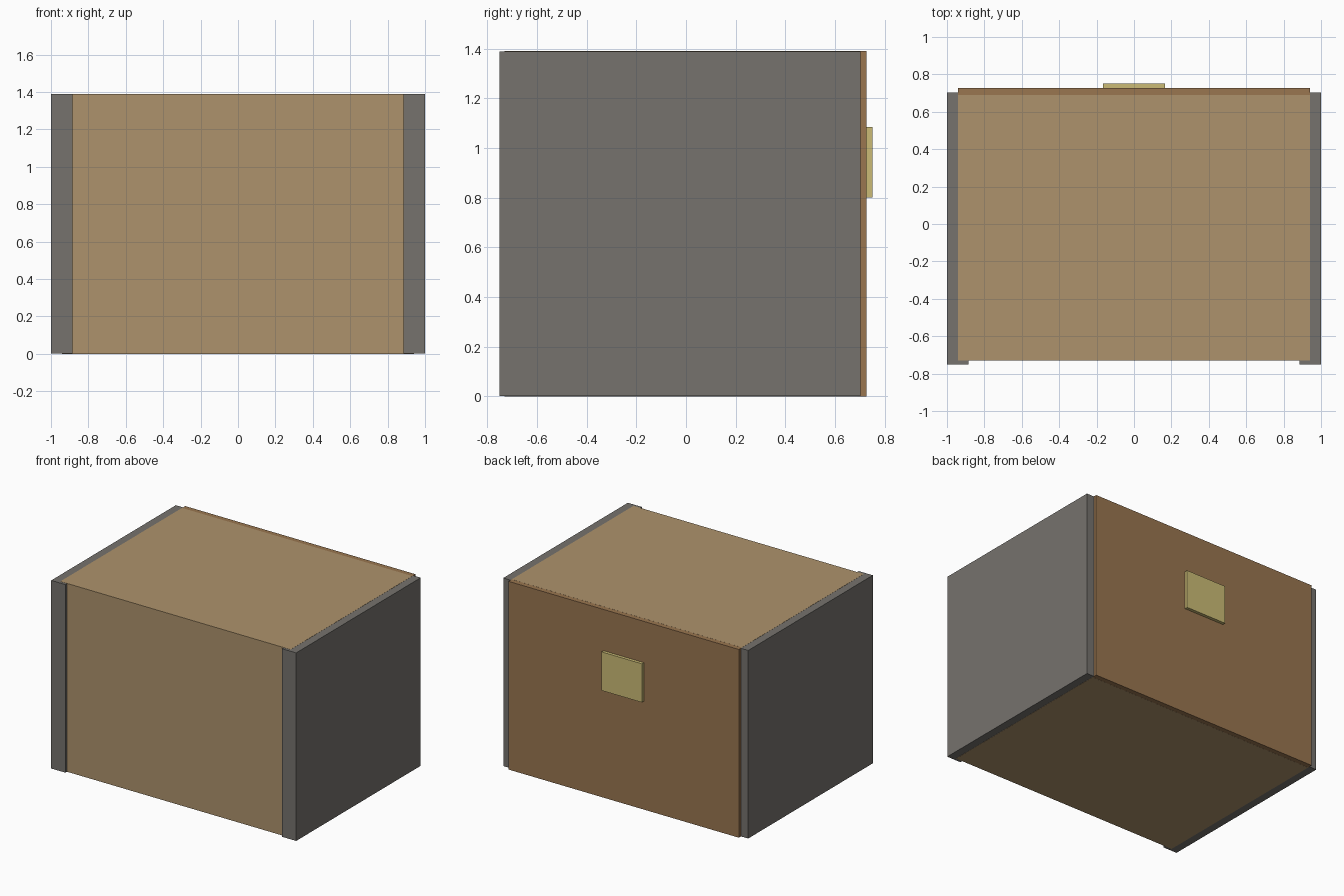
import bpy
import bmesh
from mathutils import Matrix, Vector

if "Cube" in bpy.data.objects:
    bpy.data.objects.remove(bpy.data.objects["Cube"])


def material(name, rgb):
    m = bpy.data.materials.new(name)
    m.diffuse_color = (*rgb, 1)
    m.use_nodes = True
    m.node_tree.nodes["Principled BSDF"].inputs["Base Color"].default_value = m.diffuse_color
    return m


def box(name, x, y, z, mat):
    """Box spanning the (min, max) pairs x, y and z."""
    lo, hi = (Vector(c) for c in zip(x, y, z))
    bm = bmesh.new()
    bmesh.ops.create_cube(bm, size=1, matrix=Matrix.Translation((lo + hi) / 2)
                          @ Matrix.Diagonal((*(hi - lo), 1)))
    mesh = bpy.data.meshes.new(name)
    bm.to_mesh(mesh)
    bm.free()
    mesh.materials.append(mat)
    obj = bpy.data.objects.new(name, mesh)
    bpy.context.collection.objects.link(obj)
    return obj


wood = material("light_wood", (0.42, 0.29, 0.15))
dark_wood = material("dark_wood", (0.32, 0.18, 0.08))
metal = material("grey_metal", (0.18, 0.17, 0.155))
brass = material("brass", (0.60, 0.50, 0.18))

H = 1.39

# Wooden carcass, slightly proud of the side panels at top and bottom
box("body", (-0.94, 0.94), (-0.73, 0.69), (0, H), wood)

# Thick side panels, projecting past the front
for side, x in (("left", (-1, -0.885)), ("right", (0.885, 1))):
    box(side + "_side_panel", x, (-0.75, 0.703), (0.001, H - 0.001), metal)

# Back panel with its raised plate
box("back_panel", (-0.94, 0.94), (0.685, 0.727), (0.0005, H - 0.0005), dark_wood)
box("back_plate", (-0.165, 0.165), (0.72, 0.75), (0.80, 1.085), brass)
